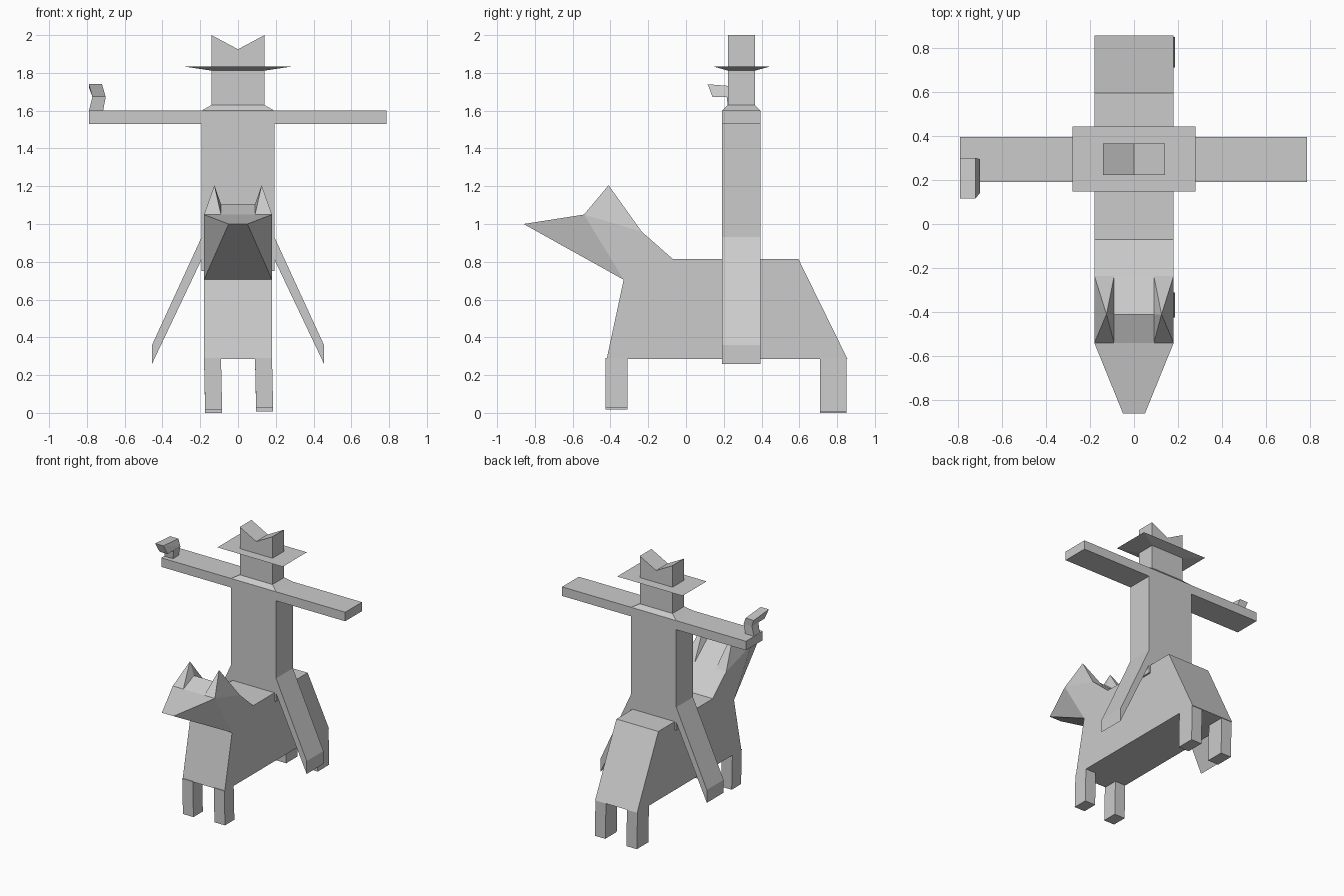
import bpy
import bmesh
import math

cube = bpy.data.objects.get("Cube")
if cube:
    bpy.data.objects.remove(cube, do_unlink=True)

grey = bpy.data.materials.new("plain grey")
grey.use_nodes = True
COLOUR = (0.6, 0.6, 0.6, 1)
grey.diffuse_color = COLOUR
grey.node_tree.nodes["Principled BSDF"].inputs["Base Color"].default_value = COLOUR


def finish(name, bm):
    bmesh.ops.recalc_face_normals(bm, faces=bm.faces)
    mesh = bpy.data.meshes.new(name)
    bm.to_mesh(mesh)
    bm.free()
    mesh.materials.append(grey)
    obj = bpy.data.objects.new(name, mesh)
    bpy.context.collection.objects.link(obj)
    return obj


def solid(name, points):
    """Convex flat-faced solid around the points."""
    bm = bmesh.new()
    for p in points:
        bm.verts.new(p)
    bmesh.ops.convex_hull(bm, input=bm.verts)
    bmesh.ops.dissolve_limit(bm, angle_limit=math.radians(1),
                             verts=bm.verts, edges=bm.edges)
    return finish(name, bm)


def prism(name, profile, axis, low, high):
    """Profile in the plane across the axis (x or y), extruded from low to high."""
    bm = bmesh.new()

    def place(a, z, d):
        return (d, a, z) if axis == "x" else (a, d, z)
    face = bm.faces.new([bm.verts.new(place(a, z, low)) for a, z in profile])
    new = bmesh.ops.extrude_face_region(bm, geom=[face])["geom"]
    shift = (high - low, 0, 0) if axis == "x" else (0, high - low, 0)
    bmesh.ops.translate(bm, vec=shift,
                        verts=[v for v in new if isinstance(v, bmesh.types.BMVert)])
    return finish(name, bm)


def rect(x0, x1, y0, y1, z):
    return [(x, y, z) for x in (x0, x1) for y in (y0, y1)]


def mirror(obj):
    obj.modifiers.new("Mirror", 'MIRROR').use_axis[0] = True


# Horse body
W = 0.18
prism("horse_body", [(-0.42, 0.285), (-0.33, 0.705), (-0.07, 0.815),
                     (0.595, 0.815), (0.855, 0.285)], "x", -W, W)

# Horse neck and head, tapering to the muzzle
side = [(-0.33, 0.705), (-0.07, 0.815), (-0.235, 0.96), (-0.54, 1.05)]
solid("horse_head", [(s * W, y, z) for s in (-1, 1) for y, z in side]
      + [(s * 0.05, -0.86, 1.0) for s in (-1, 1)])

# Crest between the ears, and the ears
prism("horse_crest", [(-0.54, 1.05), (-0.41, 1.105), (-0.235, 0.96)], "x", -0.09, 0.09)
mirror(solid("horse_ear", [(0.09, -0.54, 1.05), (W, -0.54, 1.05), (0.09, -0.41, 1.105),
                           (0.09, -0.235, 0.96), (W, -0.235, 0.96), (0.125, -0.41, 1.205)]))

# Horse legs, leaning slightly to one side
for part, y0, y1, foot in (("front", -0.425, -0.31, 0.025), ("hind", 0.71, 0.85, 0.008)):
    for label, x0 in (("left", 0.09), ("right", -W)):
        low = foot if label == "left" else foot - 0.008
        lean = 0.006
        solid(f"horse_{part}_{label}_leg", rect(x0, x0 + 0.09, y0, y1, 0.29)
              + rect(x0 + lean, x0 + 0.09 + lean, y0, y1, low))

# Rider torso with sloped shoulders
BACK, FRONT = 0.395, 0.19
solid("rider_torso", rect(-0.193, 0.193, FRONT, BACK, 0.75)
      + rect(-0.193, 0.193, FRONT, BACK, 1.6)
      + rect(-0.14, 0.14, 0.222, 0.365, 1.63))

# Outstretched arms
solid("rider_arms", rect(-0.79, 0.785, FRONT, BACK, 1.53)
      + rect(-0.79, 0.785, FRONT, BACK, 1.6))

# Rider legs splayed over the flanks
mirror(prism("rider_leg", [(0.17, 0.98), (0.455, 0.36), (0.455, 0.26), (0.17, 0.86)],
             "y", FRONT, BACK))

# Head and notched hat crown
prism("rider_head_and_crown", [(-0.14, 1.625), (0.14, 1.625), (0.14, 2.0),
                               (0, 1.925), (-0.14, 2.0)], "y", 0.222, 0.365)

# Hat brim
solid("hat_brim", rect(-0.14, 0.14, 0.222, 0.365, 1.812)
      + rect(-0.28, 0.28, 0.148, 0.442, 1.833))

# Pistol grip and barrel standing on the right hand
solid("pistol_grip", rect(-0.79, -0.715, 0.225, 0.295, 1.595)
      + rect(-0.77, -0.70, 0.215, 0.295, 1.675))
solid("pistol_barrel", rect(-0.77, -0.70, 0.14, 0.295, 1.672)
      + [(-0.79, 0.115, 1.74), (-0.72, 0.115, 1.74),
         (-0.79, 0.3, 1.725), (-0.72, 0.3, 1.725)])
